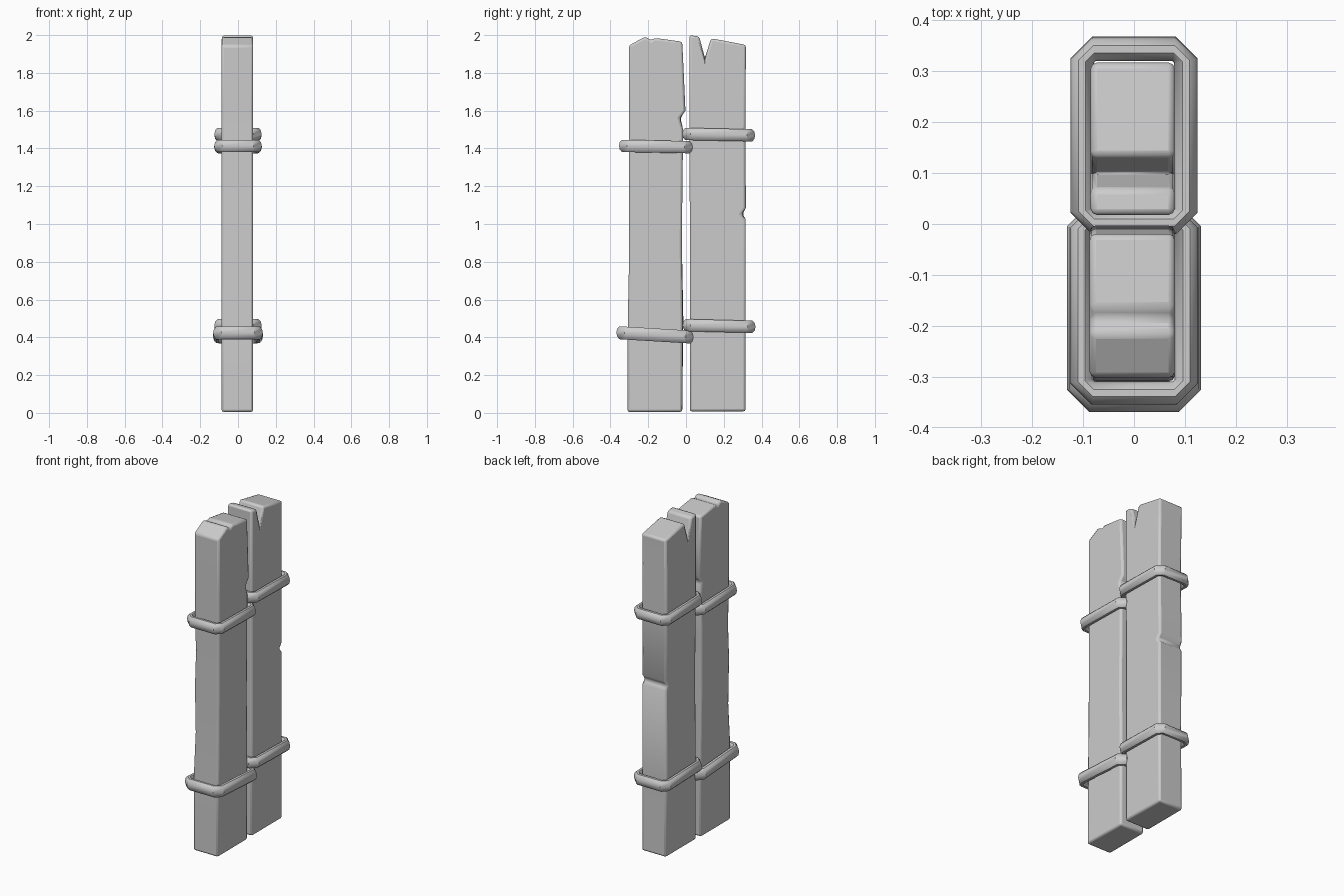
import bpy, bmesh, math

if "Cube" in bpy.data.objects:
    bpy.data.objects.remove(bpy.data.objects["Cube"])


def finish(obj, angle):
    bpy.ops.object.select_all(action='DESELECT')
    obj.select_set(True)
    bpy.context.view_layer.objects.active = obj
    bpy.ops.object.shade_smooth_by_angle(angle=math.radians(angle))


def mesh_object(name, bm):
    bmesh.ops.recalc_face_normals(bm, faces=bm.faces)
    me = bpy.data.meshes.new(name)
    bm.to_mesh(me)
    bm.free()
    obj = bpy.data.objects.new(name, me)
    bpy.context.collection.objects.link(obj)
    return obj


def plank(name, outline, x0, x1, bevel):
    """Side outline of (y, z, dy); dy shifts the point on the -x side to make wavy edges."""
    bm = bmesh.new()
    near = [bm.verts.new((x1, y, z)) for y, z, dy in outline]
    far = [bm.verts.new((x0, y + dy, z)) for y, z, dy in outline]
    bm.faces.new(near)
    bm.faces.new(far[::-1])
    n = len(outline)
    for i in range(n):
        j = (i + 1) % n
        bm.faces.new((near[j], near[i], far[i], far[j]))
    obj = mesh_object(name, bm)
    mod = obj.modifiers.new("worn_edges", 'BEVEL')
    mod.width = bevel
    mod.segments = 2
    mod.limit_method = 'ANGLE'
    mod.angle_limit = math.radians(40)
    finish(obj, 40)


def band(name, yc, zc, hx, hy, r, rz, tilt):
    """Chamfered rectangular loop with a round section, tilted along y."""
    bm = bmesh.new()
    sides = 10
    loops = []
    for k in range(sides):
        a = 2 * math.pi * k / sides
        o = r * math.cos(a)
        w, d, c = hx + o, hy + o, 0.023 + 0.85 * o
        pts = [(w, d - c), (w - c, d), (c - w, d), (-w, d - c),
               (-w, c - d), (c - w, -d), (w - c, -d), (w, c - d)]
        loops.append([bm.verts.new((x, yc + y, zc + rz * math.sin(a) + tilt * y))
                      for x, y in pts])
    for k in range(sides):
        p, q = loops[k], loops[(k + 1) % sides]
        for i in range(8):
            j = (i + 1) % 8
            bm.faces.new((p[i], p[j], q[j], q[i]))
    finish(mesh_object(name, bm), 40)


# Front plank: chipped top, nick in the inner edge, wavy outer edge
plank("front_plank", [
    (-0.31, 0.005, 0), (-0.02, 0.005, 0), (-0.018, 0.5, 0.004), (-0.022, 0.9, 0),
    (-0.018, 1.25, -0.006), (-0.015, 1.5, 0), (-0.033, 1.56, 0.004), (-0.003, 1.6, 0),
    (-0.012, 1.8, 0), (-0.02, 1.965, 0), (-0.165, 1.985, 0), (-0.185, 1.972, 0),
    (-0.215, 1.992, 0), (-0.302, 1.945, 0), (-0.302, 1.6, 0), (-0.302, 1.2, 0.012),
    (-0.302, 1.0, 0.002), (-0.304, 0.72, 0.012), (-0.308, 0.5, 0)],
    -0.087, 0.08, 0.017)

# Back plank: split top and a notch in the outer edge
plank("back_plank", [
    (0.02, 0.008, 0), (0.316, 0.008, 0), (0.316, 0.5, -0.004), (0.316, 1.025, 0),
    (0.293, 1.052, 0.008), (0.317, 1.085, 0), (0.315, 1.5, -0.005), (0.317, 1.948, 0),
    (0.133, 1.983, 0), (0.1, 1.88, 0), (0.07, 1.992, 0), (0.018, 2.0, 0),
    (0.018, 1.5, 0), (0.02, 1.0, 0.006), (0.02, 0.6, 0)],
    -0.085, 0.08, 0.012)

# Binding bands, two per plank
band("front_upper_band", -0.16, 1.41, 0.103, 0.172, 0.023, 0.034, -0.02)
band("front_lower_band", -0.165, 0.413, 0.107, 0.179, 0.025, 0.036, -0.06)
band("back_upper_band", 0.173, 1.473, 0.102, 0.17, 0.023, 0.034, -0.02)
band("back_lower_band", 0.175, 0.46, 0.102, 0.17, 0.023, 0.034, -0.025)
